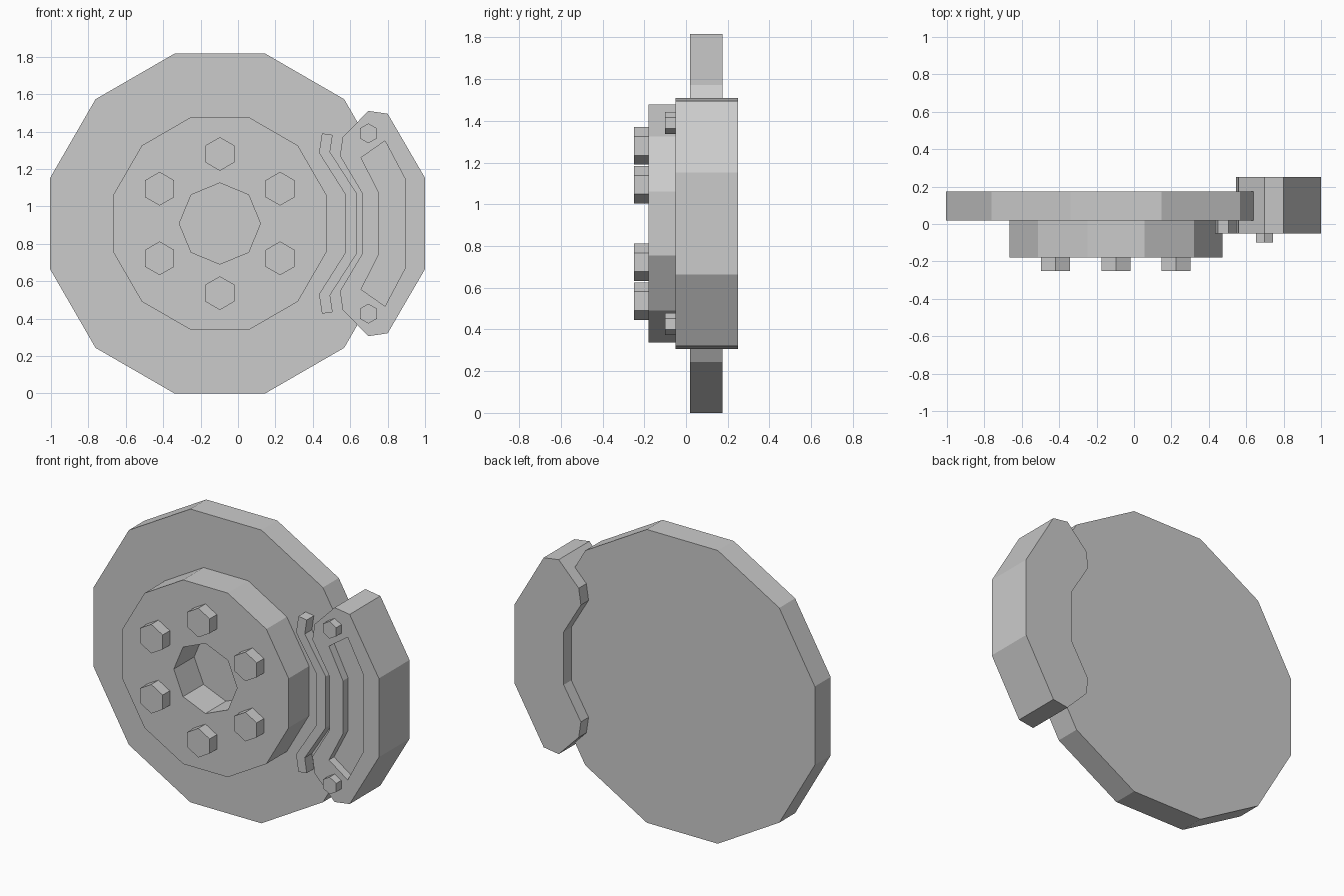
import bpy, bmesh, math

cube = bpy.data.objects.get("Cube")
if cube:
    bpy.data.objects.remove(cube, do_unlink=True)

CX, CZ = -0.097, 0.908  # wheel axis

grey = bpy.data.materials.new("plain grey metal")
grey.use_nodes = True
colour = (0.6, 0.6, 0.6, 1)
grey.diffuse_color = colour
grey.node_tree.nodes["Principled BSDF"].inputs["Base Color"].default_value = colour


def prism(name, outline, front, back):
    """Extrude an (x, z) outline along y."""
    bm = bmesh.new()
    face = bm.faces.new([bm.verts.new((x, front, z)) for x, z in outline])
    ext = bmesh.ops.extrude_face_region(bm, geom=[face])
    for v in ext["geom"]:
        if isinstance(v, bmesh.types.BMVert):
            v.co.y = back
    bmesh.ops.recalc_face_normals(bm, faces=bm.faces)
    mesh = bpy.data.meshes.new(name)
    bm.to_mesh(mesh)
    bm.free()
    mesh.materials.append(grey)
    obj = bpy.data.objects.new(name, mesh)
    bpy.context.collection.objects.link(obj)
    return obj


def ngon(sides, radius, x=CX, z=CZ, turn=0.0):
    return [(x + radius * math.cos(turn + math.tau * i / sides),
             z + radius * math.sin(turn + math.tau * i / sides)) for i in range(sides)]


def mirrored(half):
    """Complete an upper half outline with its reflection below the axis."""
    return half + [(x, 2 * CZ - z) for x, z in reversed(half)]


def cut(target, cutter):
    cutter.hide_render = True
    cutter.hide_viewport = True
    mod = target.modifiers.new("recess", 'BOOLEAN')
    mod.operation = 'DIFFERENCE'
    mod.solver = 'EXACT'
    mod.object = cutter
    bpy.context.view_layer.update()
    result = bpy.data.meshes.new_from_object(
        target.evaluated_get(bpy.context.evaluated_depsgraph_get()))
    target.modifiers.clear()
    target.data = result
    bpy.data.objects.remove(cutter, do_unlink=True)


# Disc and hub with its centre bore
prism("brake_disc", ngon(12, 0.94, turn=math.radians(15)), 0.02, 0.175)
hub = prism("hub", ngon(12, 0.59, turn=math.radians(15)), -0.18, 0.02)
cut(hub, prism("bore_cutter", ngon(8, 0.217), -0.3, 0.1))

# Wheel bolts
for i in range(6):
    a = math.radians(30 + 60 * i)
    prism(f"wheel_bolt_{i + 1}",
          ngon(6, 0.09, CX + 0.372 * math.cos(a), CZ + 0.372 * math.sin(a), math.pi / 2),
          -0.25, -0.18)

# Caliper with a shallow front recess
caliper = prism("caliper", mirrored([
    (0.663, 1.072), (0.545, 1.27), (0.56, 1.37), (0.697, 1.51),
    (0.80, 1.495), (1.0, 1.152)]), -0.05, 0.25)
cut(caliper, prism("recess_cutter", mirrored([
    (0.754, 1.072), (0.658, 1.26), (0.786, 1.35), (0.896, 1.142)]), -0.2, 0.0))

# Brake pad
prism("brake_pad", mirrored([
    (0.572, 1.067), (0.433, 1.286), (0.449, 1.39), (0.506, 1.382),
    (0.492, 1.291), (0.636, 1.067)]), -0.05, 0.02)

# Caliper bolts
for name, side in (("upper", 1), ("lower", -1)):
    prism(name + "_caliper_bolt", ngon(6, 0.053, 0.697, CZ + side * 0.482, math.pi / 2),
          -0.10, -0.05)
